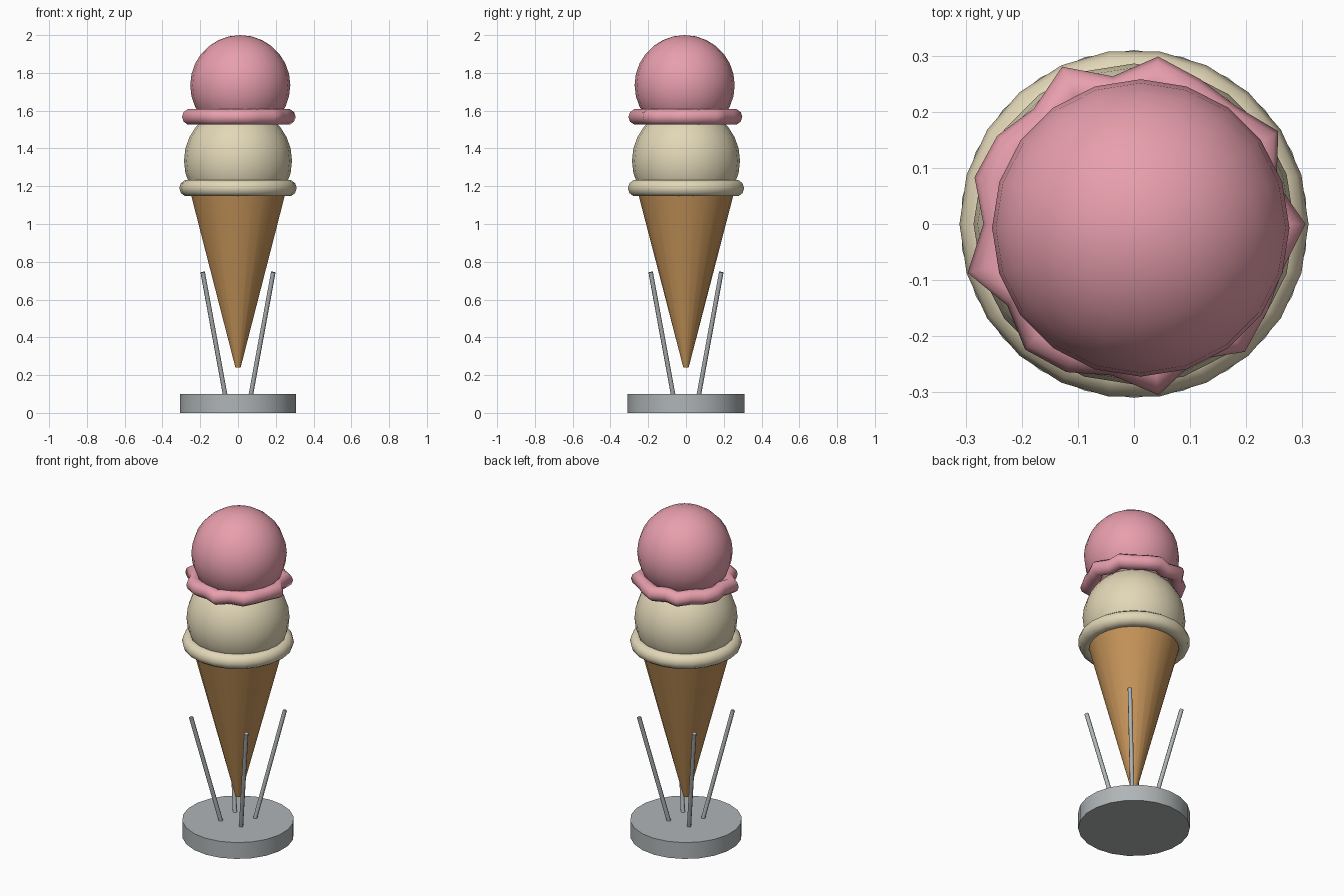
import bpy, math
from mathutils import Vector

if "Cube" in bpy.data.objects:
    bpy.data.objects.remove(bpy.data.objects["Cube"])


def material(name, rgb):
    m = bpy.data.materials.new(name)
    m.diffuse_color = (*rgb, 1)
    m.use_nodes = True
    m.node_tree.nodes["Principled BSDF"].inputs["Base Color"].default_value = m.diffuse_color
    return m


PINK = material("strawberry pink", (0.80, 0.345, 0.415))
CREAM = material("vanilla cream", (0.76, 0.68, 0.475))
WAFER = material("wafer brown", (0.56, 0.295, 0.10))
METAL = material("stand grey", (0.43, 0.46, 0.47))


def finish(name, mat, angle=40):
    ob = bpy.context.object
    ob.name = name
    ob.data.materials.append(mat)
    bpy.ops.object.shade_smooth_by_angle(angle=math.radians(angle))
    return ob


def scoop(name, mat, r, loc):
    bpy.ops.mesh.primitive_uv_sphere_add(segments=20, ring_count=14, radius=r, location=loc)
    return finish(name, mat)


def collar(name, mat, major, minor, z, wave=0.0):
    # melted rim: a torus whose radius ripples nine times round
    bpy.ops.mesh.primitive_torus_add(major_segments=22, minor_segments=10, major_radius=major,
                                     minor_radius=minor, location=(0, 0, z))
    ob = finish(name, mat, 60)
    for v in ob.data.vertices:
        a = math.atan2(v.co.y, v.co.x)
        k = 1 + wave * math.cos(9 * a + math.radians(32.7))
        v.co.x *= k
        v.co.y *= k
    return ob


# stand disc
bpy.ops.mesh.primitive_cylinder_add(vertices=22, radius=0.31, depth=0.1, location=(0, 0, 0.05))
finish("stand_base", METAL)

# four splayed rods on the diagonals
for i, (sx, sy) in enumerate([(1, 1), (-1, 1), (-1, -1), (1, -1)]):
    a = Vector((sx * 0.067, sy * 0.067, 0.09))
    b = Vector((sx * 0.187, sy * 0.187, 0.745))
    d = b - a
    bpy.ops.mesh.primitive_cylinder_add(vertices=8, radius=0.012, depth=d.length,
                                        location=(a + b) / 2,
                                        rotation=d.to_track_quat('Z', 'Y').to_euler())
    finish(f"stand_rod_{i + 1}", METAL, 50)

# wafer cone
bpy.ops.mesh.primitive_cone_add(vertices=22, radius1=0.014, radius2=0.258, depth=0.94,
                                location=(0, 0, 0.71))
finish("wafer_cone", WAFER)

# scoops and their rims
scoop("vanilla_scoop", CREAM, 0.286, (0, 0, 1.335))
collar("vanilla_rim", CREAM, 0.266, 0.045, 1.19)
scoop("strawberry_scoop", PINK, 0.265, (0.012, -0.007, 1.735))
collar("strawberry_rim", PINK, 0.244, 0.043, 1.567, wave=0.077)
